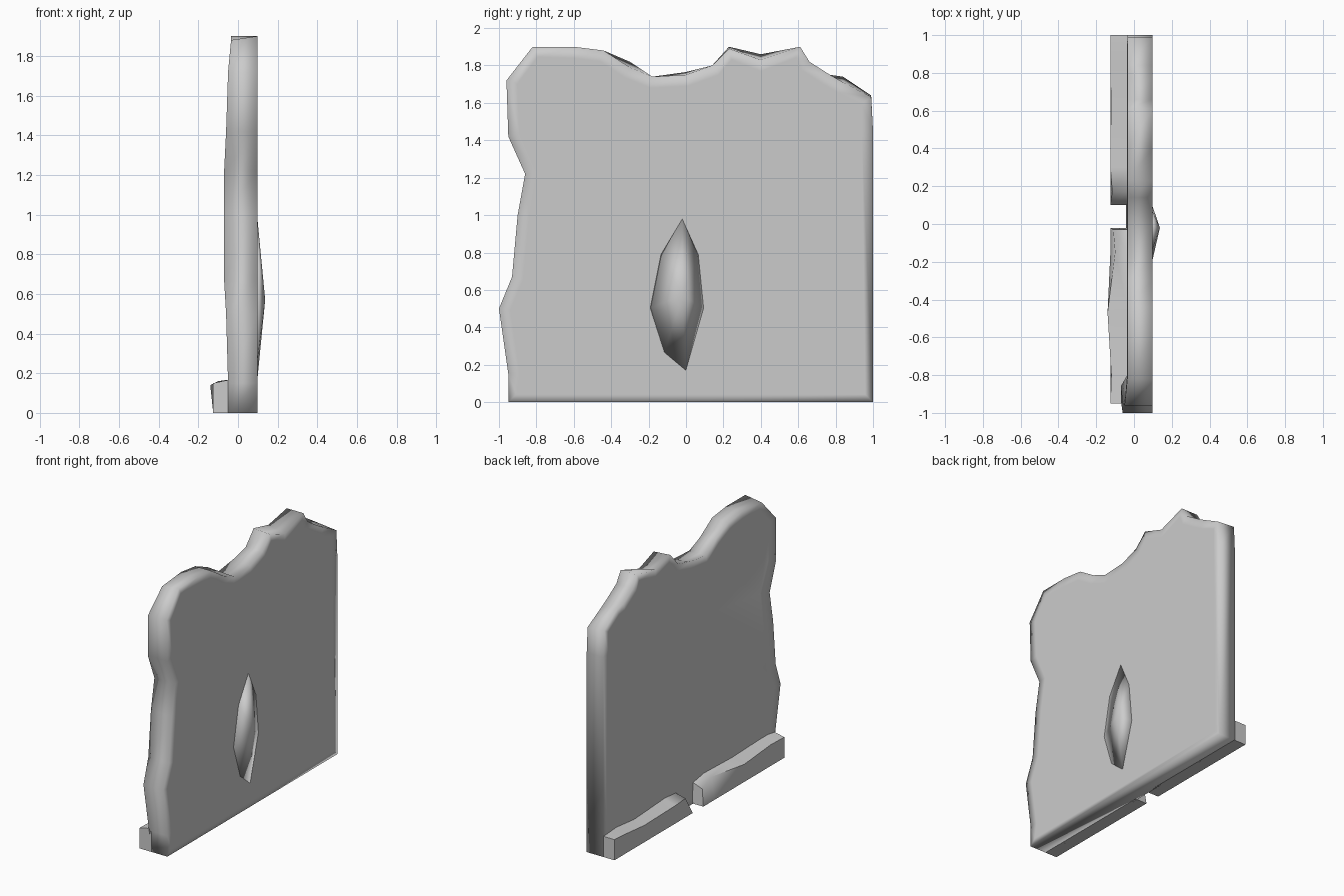
import bpy, bmesh

if "Cube" in bpy.data.objects:
    bpy.data.objects.remove(bpy.data.objects["Cube"])

FRONT_X = 0.098


def finish(bm, name, smooth=True):
    bmesh.ops.recalc_face_normals(bm, faces=bm.faces[:])
    for f in bm.faces:
        f.smooth = smooth
    me = bpy.data.meshes.new(name)
    bm.to_mesh(me)
    bm.free()
    ob = bpy.data.objects.new(name, me)
    bpy.context.collection.objects.link(ob)
    return ob


# broken wall slab: ragged outline as (y, z, back x, back z offset)
outline = [
    (-0.95, 0, -.05, 0), (-0.95, .15, -.05, 0), (-1.0, .5, -.06, 0),
    (-.93, .67, -.07, 0), (-.90, 1.0, -.07, 0), (-.86, 1.22, -.07, 0),
    (-.95, 1.42, -.06, 0), (-.96, 1.72, -.05, 0), (-.82, 1.9, -.035, -.02),
    (-.6, 1.9, -.035, 0), (-.44, 1.88, -.035, 0), (-.30, 1.79, -.035, .03),
    (-.18, 1.74, -.035, 0), (0, 1.75, -.035, .015), (.14, 1.8, -.035, 0),
    (.23, 1.89, -.035, .01), (.40, 1.83, -.035, .03), (.61, 1.9, -.035, 0),
    (.66, 1.82, -.035, 0), (.77, 1.75, -.035, 0), (.84, 1.71, -.035, .03),
    (.99, 1.63, -.035, .01), (1.0, 1.45, -.035, 0), (1.0, 0, -.035, 0)]
bm = bmesh.new()
front = [bm.verts.new((FRONT_X, y, z)) for y, z, _, _ in outline]
back = [bm.verts.new((x, y, z + dz)) for y, z, x, dz in outline]
big = [bm.faces.new(front), bm.faces.new(back[::-1])]
n = len(outline)
for i in range(n):
    j = (i + 1) % n
    bm.faces.new((front[j], front[i], back[i], back[j]))
bmesh.ops.recalc_face_normals(bm, faces=bm.faces[:])
# inner ring keeps the smooth shading close to the edges
bmesh.ops.inset_individual(bm, faces=big, thickness=0.06, depth=0)
for f in big:
    if f.calc_center_median().x < 0:
        for v in f.verts:
            v.co.x = -0.036
finish(bm, "wall_slab")

# shallow swelling on the plain face of the wall
bm = bmesh.new()
rim = [(-.2, .5), (-.12, .25), (0, .15), (.1, .5), (.07, .8), (-.02, 1.0), (-.14, .8)]
ring = [bm.verts.new((FRONT_X - .002, y, z)) for y, z in rim]
tip = bm.verts.new((0.137, -0.02, 0.57))
for i in range(len(ring)):
    bm.faces.new((ring[i], ring[(i + 1) % len(ring)], tip))
bm.faces.new(ring[::-1])
finish(bm, "wall_swelling")


# skirting pieces lofted along y; section = (y bottom, y top, outer top x, outer top z, inner top z)
def skirting(name, sections):
    bm = bmesh.new()
    loops = []
    for yb, yt, xo, zo, zi in sections:
        pts = [(-.125, yb, 0), (xo, yt, zo), (-.03, yt, zi), (-.03, yb, 0)]
        loops.append([bm.verts.new(p) for p in pts])
    for a, b in zip(loops, loops[1:]):
        for i in range(4):
            j = (i + 1) % 4
            bm.faces.new((a[i], a[j], b[j], b[i]))
    bm.faces.new(loops[0])
    bm.faces.new(loops[-1][::-1])
    ob = finish(bm, name)
    bpy.context.view_layer.objects.active = ob
    ob.select_set(True)
    bpy.ops.object.shade_smooth_by_angle(angle=1.2)
    ob.select_set(False)


skirting("skirting_long", [
    (.10, .17, -.115, .13, .15), (.3, .3, -.125, .13, .16),
    (.65, .65, -.122, .12, .14), (.85, .85, -.125, .14, .16),
    (1.0, 1.0, -.125, .15, .15)])
skirting("skirting_broken", [
    (-.02, -.03, -.11, .12, .15), (-.15, -.15, -.10, .16, .17),
    (-.47, -.47, -.14, .14, .16), (-.8, -.8, -.12, .15, .17),
    (-.95, -.95, -.125, .15, .17)])
